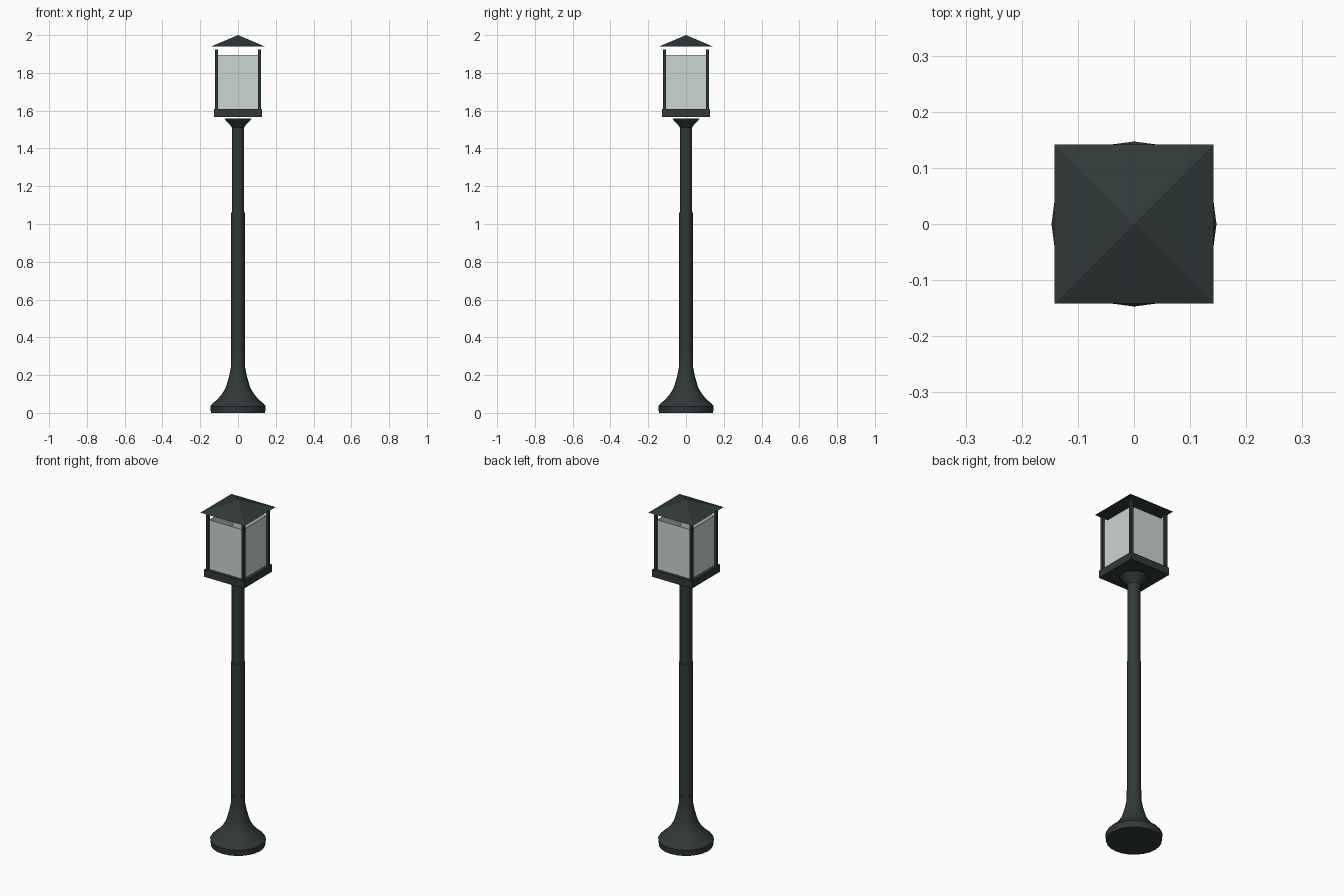
import bpy, bmesh, math
from mathutils import Matrix

if "Cube" in bpy.data.objects:
    bpy.data.objects.remove(bpy.data.objects["Cube"])


def material(name, color):
    m = bpy.data.materials.new(name)
    m.diffuse_color = color
    m.use_nodes = True
    m.node_tree.nodes["Principled BSDF"].inputs["Base Color"].default_value = m.diffuse_color
    return m


IRON = material("dark green iron", (0.030, 0.042, 0.041, 1))
GLASS = material("frosted glass", (0.60, 0.67, 0.63, 0.7))


def finish(bm, name, mat, smooth=False):
    bmesh.ops.recalc_face_normals(bm, faces=bm.faces)
    me = bpy.data.meshes.new(name)
    bm.to_mesh(me)
    bm.free()
    me.materials.append(mat)
    ob = bpy.data.objects.new(name, me)
    bpy.context.collection.objects.link(ob)
    if smooth:
        bpy.ops.object.select_all(action='DESELECT')
        ob.select_set(True)
        bpy.context.view_layer.objects.active = ob
        bpy.ops.object.shade_smooth_by_angle(angle=math.radians(35))
    return ob


def lathe(name, profile, sides=24):
    """Capped solid of revolution from (radius, height) points."""
    bm = bmesh.new()
    rings = []
    for r, z in profile:
        rings.append([bm.verts.new((r * math.cos(2 * math.pi * i / sides),
                                    r * math.sin(2 * math.pi * i / sides), z))
                      for i in range(sides)])
    for a, b in zip(rings, rings[1:]):
        for i in range(sides):
            j = (i + 1) % sides
            bm.faces.new((a[i], a[j], b[j], b[i]))
    bm.faces.new(rings[0][::-1])
    bm.faces.new(rings[-1])
    return finish(bm, name, IRON, True)


def box(name, center, size, mat):
    bm = bmesh.new()
    bmesh.ops.create_cube(bm, size=1, matrix=Matrix.Translation(center)
                          @ Matrix.Diagonal((*size, 1)))
    return finish(bm, name, mat)


# Flared foot and stepped pole
lathe("base", [(0.143, 0), (0.147, 0.035), (0.138, 0.047), (0.105, 0.075),
               (0.083, 0.103), (0.064, 0.135), (0.047, 0.195), (0.038, 0.24),
               (0.038, 0.295)])
lathe("lower_pole", [(0.036, 0.29), (0.036, 1.06)])
lathe("upper_pole", [(0.033, 1.05), (0.033, 1.52)])
lathe("collar", [(0.033, 1.512), (0.040, 1.522), (0.074, 1.559)])

# Lantern floor
box("lantern_floor", (0, 0, 1.588), (0.256, 0.256, 0.042), IRON)

# Corner posts
for sx in (-1, 1):
    for sy in (-1, 1):
        box("corner_post", (0.114 * sx, 0.114 * sy, 1.762),
            (0.015, 0.015, 0.322), IRON)

# Glass panes, open at the top
for s in (-1, 1):
    box("side_pane", (0.108 * s, 0, 1.75), (0.004, 0.212, 0.29), GLASS)
    box("front_back_pane", (0, 0.108 * s, 1.75), (0.212, 0.004, 0.29), GLASS)

# Pyramid roof
bm = bmesh.new()
bmesh.ops.create_cone(bm, cap_ends=True, segments=4,
                      radius1=0.142 * math.sqrt(2), radius2=0, depth=0.06,
                      matrix=Matrix.Translation((0, 0, 1.97))
                      @ Matrix.Rotation(math.pi / 4, 4, 'Z'))
bmesh.ops.remove_doubles(bm, verts=bm.verts, dist=1e-5)
finish(bm, "roof", IRON)
